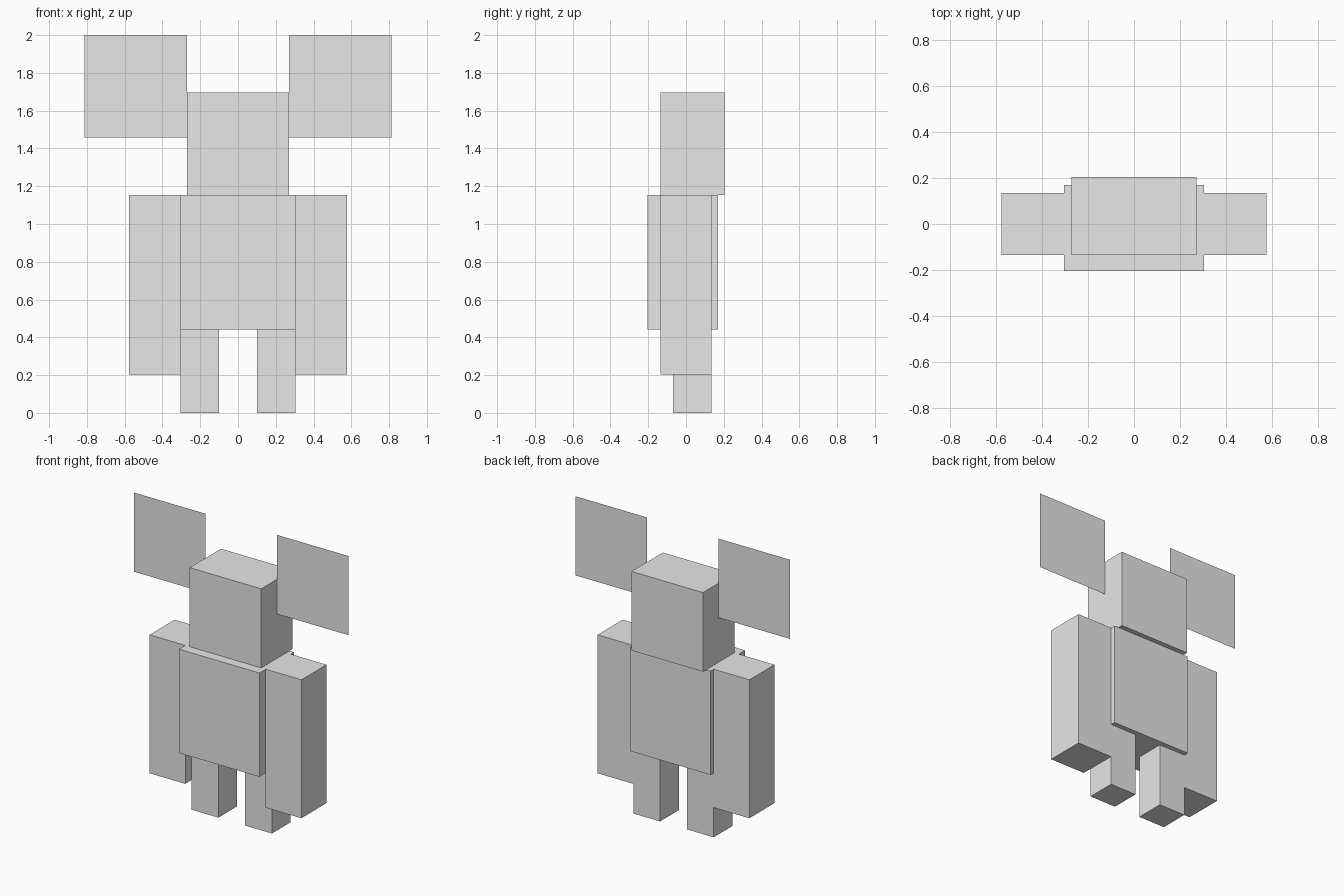
import bpy

if "Cube" in bpy.data.objects:
    bpy.data.objects.remove(bpy.data.objects["Cube"])

U = 2 / 29.5  # one design unit; the figure is 29.5 units tall

grey = bpy.data.materials.new("plain grey")
grey.diffuse_color = (0.8, 0.8, 0.8, 1)
grey.use_nodes = True
grey.node_tree.nodes["Principled BSDF"].inputs["Base Color"].default_value = grey.diffuse_color


def finish(name, verts, faces):
    mesh = bpy.data.meshes.new(name)
    mesh.from_pydata([[c * U for c in v] for v in verts], [], faces)
    mesh.materials.append(grey)
    obj = bpy.data.objects.new(name, mesh)
    bpy.context.collection.objects.link(obj)


def box(name, xs, ys, zs):
    """Flat-sided box between the given limits, in design units."""
    x0, x1 = sorted(xs)
    verts = [(x, y, z) for x in (x0, x1) for y in ys for z in zs]
    finish(name, verts, [(0, 1, 3, 2), (4, 6, 7, 5), (0, 4, 5, 1),
                         (2, 3, 7, 6), (0, 2, 6, 4), (1, 5, 7, 3)])


def sheet(name, xs, y, zs):
    """Single upright face that looks to the front."""
    (x0, x1), (z0, z1) = sorted(xs), zs
    finish(name, [(x0, y, z0), (x1, y, z0), (x1, y, z1), (x0, y, z1)],
           [(0, 1, 2, 3)])


# Head and torso
box("head", (-4, 4), (-2, 3), (17, 25))
box("torso", (-4.5, 4.5), (-3, 2.5), (6.5, 17))

# Mirrored limbs and thin ears
for side, s in (("left", -1), ("right", 1)):
    box(side + "_arm", (s * 4.5, s * 8.5), (-2, 2), (3, 17))
    box(side + "_leg", (s * 1.5, s * 4.5), (-1, 2), (0, 6.5))
    sheet(side + "_ear", (s * 4, s * 12), 0.5, (21.5, 29.5))
